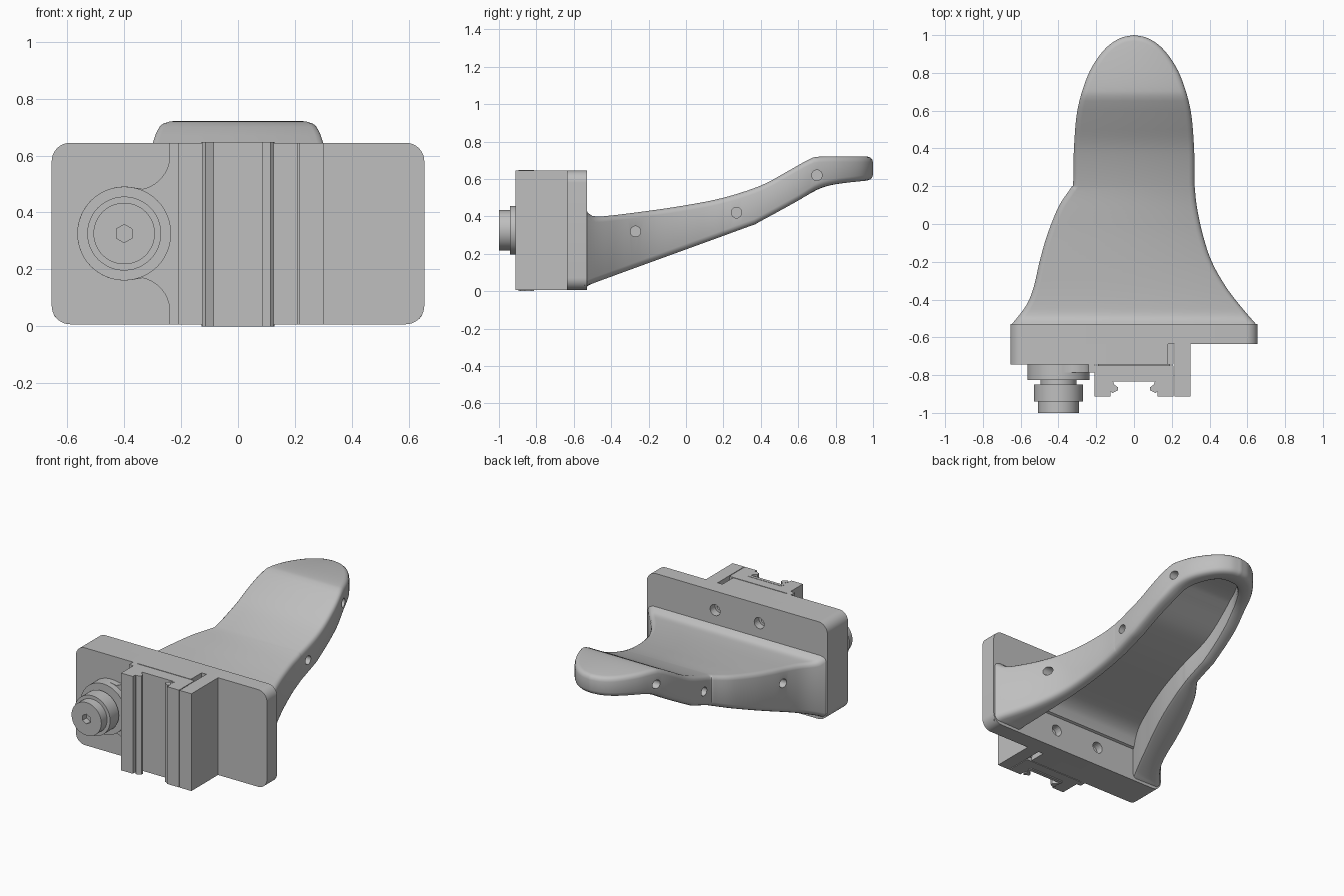
import bpy, bmesh, math
from mathutils import Vector, Matrix

if "Cube" in bpy.data.objects:
    bpy.data.objects.remove(bpy.data.objects["Cube"])

grey = bpy.data.materials.new("plain grey")
grey.use_nodes = True
grey.diffuse_color = (0.52, 0.52, 0.52, 1)
grey.node_tree.nodes["Principled BSDF"].inputs["Base Color"].default_value = grey.diffuse_color


def finish(name, bm):
    bmesh.ops.recalc_face_normals(bm, faces=bm.faces)
    mesh = bpy.data.meshes.new(name)
    bm.to_mesh(mesh)
    bm.free()
    mesh.materials.append(grey)
    ob = bpy.data.objects.new(name, mesh)
    bpy.context.collection.objects.link(ob)
    return ob


def activate(ob):
    bpy.ops.object.select_all(action='DESELECT')
    ob.select_set(True)
    bpy.context.view_layer.objects.active = ob


def smooth(ob, angle=35):
    activate(ob)
    bpy.ops.object.shade_smooth_by_angle(angle=math.radians(angle))


def prism(name, pts, axis, a, b):
    """Extrude a closed outline along z (x,y outline) or y (x,z outline)."""
    put = (lambda u, v, w: (u, v, w)) if axis == 'z' else (lambda u, v, w: (u, w, v))
    bm = bmesh.new()
    lo, hi = ([bm.verts.new(put(u, v, w)) for u, v in pts] for w in (a, b))
    bm.faces.new(lo)
    bm.faces.new(hi)
    for i in range(len(pts)):
        j = (i + 1) % len(pts)
        bm.faces.new((lo[i], lo[j], hi[j], hi[i]))
    ob = finish(name, bm)
    smooth(ob)
    return ob


def box(name, x0, x1, y0, y1, z0, z1):
    return prism(name, [(x0, y0), (x1, y0), (x1, y1), (x0, y1)], 'z', z0, z1)


def arc(cx, cy, r, a0, a1, n=10):
    angles = [math.radians(a0 + (a1 - a0) * i / n) for i in range(n + 1)]
    return [(cx + r * math.cos(t), cy + r * math.sin(t)) for t in angles]


def rounded(x0, x1, z0, z1, r, left_only=False):
    right = [(x1, z0), (x1, z1)] if left_only else \
        arc(x1 - r, z0 + r, r, -90, 0) + arc(x1 - r, z1 - r, r, 0, 90)
    return right + arc(x0 + r, z1 - r, r, 90, 180) + arc(x0 + r, z0 + r, r, 180, 270)


def cut(target, specs, axis):
    """Drill holes: each spec is (centre, radius, length, sides)."""
    for centre, r, length, sides in specs:
        bm = bmesh.new()
        turn = Matrix.Rotation(math.pi / 2, 4, 'Y' if axis == 'x' else 'X')
        bmesh.ops.create_cone(bm, cap_ends=True, segments=sides, radius1=r, radius2=r,
                              depth=length, matrix=Matrix.Translation(centre) @ turn)
        cutter = finish("cutter", bm)
        cutter.hide_render = True
        activate(target)
        mod = target.modifiers.new("hole", 'BOOLEAN')
        mod.operation = 'DIFFERENCE'
        mod.solver = 'EXACT'
        mod.object = cutter
        bpy.ops.object.modifier_apply(modifier=mod.name)
        bpy.data.objects.remove(cutter)
    smooth(target)


def spline(points, n=6):
    """Dense Catmull-Rom curve through the points."""
    p = [Vector(q) for q in points]
    p = [2 * p[0] - p[1]] + p + [2 * p[-1] - p[-2]]
    out = []
    for a, b, c, d in zip(p, p[1:], p[2:], p[3:]):
        for i in range(n):
            t = i / n
            out.append(0.5 * (2 * b + (c - a) * t + (2 * a - 5 * b + 4 * c - d) * t ** 2
                              + (3 * b - a - 3 * c + d) * t ** 3))
    return out + [p[-2]]


def height(curve, y):
    for a, b in zip(curve, curve[1:]):
        if y <= b.x:
            return a.y + (b.y - a.y) * (y - a.x) / (b.x - a.x)
    return curve[-1].y


def loop(curve):
    """Plan curve of (y, right, left) widths as one path, right base to tip to left base."""
    return [Vector((p.y, p.x)) for p in reversed(curve)] + \
           [Vector((-p.z, p.x)) for p in curve[1:]]


# Hook arm: outer plan, and the narrower symmetric hollow underneath
plan = spline([(1, 0, 0), (.985, .07, .07), (.94, .14, .14), (.86, .205, .205),
               (.76, .255, .255), (.6, .3, .3), (.4, .318, .318), (.22, .32, .322),
               (.19, .322, .335), (.09, .333, .4), (-.06, .365, .46), (-.2, .412, .5),
               (-.33, .485, .53), (-.43, .56, .57), (-.535, .65, .65)])
hollow = spline([(y, x, x) for y, x in
                 ((.89, 0), (.88, .055), (.84, .105), (.77, .15), (.69, .185), (.55, .215),
                  (.4, .23), (.22, .235), (.17, .24), (.09, .25), (-.06, .28), (-.2, .32),
                  (-.33, .365), (-.43, .4), (-.56, .45))])
top = spline([(-.7, .46), (-.56, .45), (-.53, .425), (-.49, .4), (-.4, .405), (-.2, .43),
              (0, .46), (.2, .5), (.4, .565), (.55, .645), (.65, .7), (.72, .72), (1, .72)])
under = spline([(-.7, 0), (-.53, .025), (-.49, .045), (.3, .333), (.38, .365), (.6, .485),
                (.7, .545), (.8, .573), (1, .595)])
ceiling = spline([(-.7, .2), (-.53, .22), (-.49, .275), (-.43, .315), (-.33, .34), (0, .39),
                  (.2, .43), (.4, .49), (.6, .595), (.72, .64), (1, .65)])
outer, inner = loop(plan), loop(hollow)
rings = [(outer, .03, top, 0), (outer, .015, top, -.005), (outer, .005, top, -.014),
         (outer, 0, top, -.03), (outer, 0, under, .03), (outer, .005, under, .014),
         (outer, .015, under, .005), (outer, .03, under, 0), (inner, -.02, under, 0),
         (inner, -.006, under, .006), (inner, 0, under, .02), (inner, 0, ceiling, 0)]
bm = bmesh.new()
grid = []
last = len(outer) - 1
for path, inset, curve, dz in rings:
    row = []
    for i, p in enumerate(path):
        t = (path[min(i + 1, last)] - path[max(i - 1, 0)]).normalized()
        q = p + Vector((-t.y, t.x)) * inset
        row.append(bm.verts.new((q.x, q.y, height(curve, q.y) + dz)))
    grid.append(row)
for r, s in zip(grid, grid[1:]):
    for i in range(last):
        bm.faces.new((r[i], r[i + 1], s[i + 1], s[i]))
for row in (grid[0], grid[-1]):
    for i in range(last // 2):
        j = last - i
        quad = [row[i], row[i + 1], row[j - 1], row[j]]
        bm.faces.new(quad[:2] + quad[3:] if row[i + 1] == row[j - 1] else quad)
bm.faces.new([r[0] for r in grid] + [r[-1] for r in reversed(grid)])
arm = finish("hook_arm", bm)
pins = []
for y, z in ((-.27, .32), (.27, .42), (.7, .62)):
    p = min(plan, key=lambda q: abs(q.x - y))
    pins += [((p.y, y, z), .028, .1, 24), ((-p.z, y, z), .028, .1, 24)]
cut(arm, pins, 'x')

# Back plate with its thicker half and blind screw holes
plate = prism("back_plate", rounded(-.655, .655, .007, .645, .065), 'y', -.635, -.53)
screws = [((x, -.53, z), r, length, 24) for x in (-.16, .16) for z in (.13, .52)
          for r, length in ((.036, .1), (.02, .16))]
cut(plate, screws, 'y')
prism("thick_half", rounded(-.655, .18, .007, .645, .065, True), 'y', -.745, -.634)
box("slot_filler", .18, .21, -.745, -.634, .12, .53)

# Clamp side wall and sliding rail block
box("clamp_wall", .215, .3, -.912, -.634, .007, .645)
box("rail_web", -.19, .19, -.755, -.74, .03, .625)


def mirrored(half):
    return half + [(-x, y) for x, y in reversed(half) if x > 0]


prism("rail_block", mirrored([(0, -.75), (.21, -.75), (.21, -.912), (.125, -.912),
                              (.125, -.885), (.115, -.86), (.128, -.83), (.12, -.812),
                              (0, -.812)]),
      'z', .007, .645)
prism("rail_insert", mirrored([(0, -.812), (.12, -.812), (.128, -.83), (.115, -.86),
                               (.125, -.885), (.115, -.895), (.085, -.88), (.085, -.865),
                               (.104, -.85), (.112, -.833), (0, -.833)]),
      'z', 0, .647)

# Flared jaw behind the knob
upper = [(-.21, .645), (-.24, .645)] + arc(-.36, .6, .12, 0, -78)
jaw = upper + arc(-.4, .326, .165, 80, 280, 32) + [(x, .652 - z) for x, z in reversed(upper)]
prism("jaw_flare", jaw, 'y', -.785, -.742)

# Stepped clamping knob with hex socket
for name, r, y0, y1 in (("knob_flange", .165, -.827, -.742), ("knob_neck", .095, -.855, -.82),
                        ("knob_collar", .13, -.94, -.85), ("knob_end", .108, -1, -.935)):
    part = prism(name, arc(-.4, .326, r, 0, 360, 48)[:-1], 'y', y0, y1)
cut(part, [((-.4, -1, .326), .032, .08, 6)], 'y')
